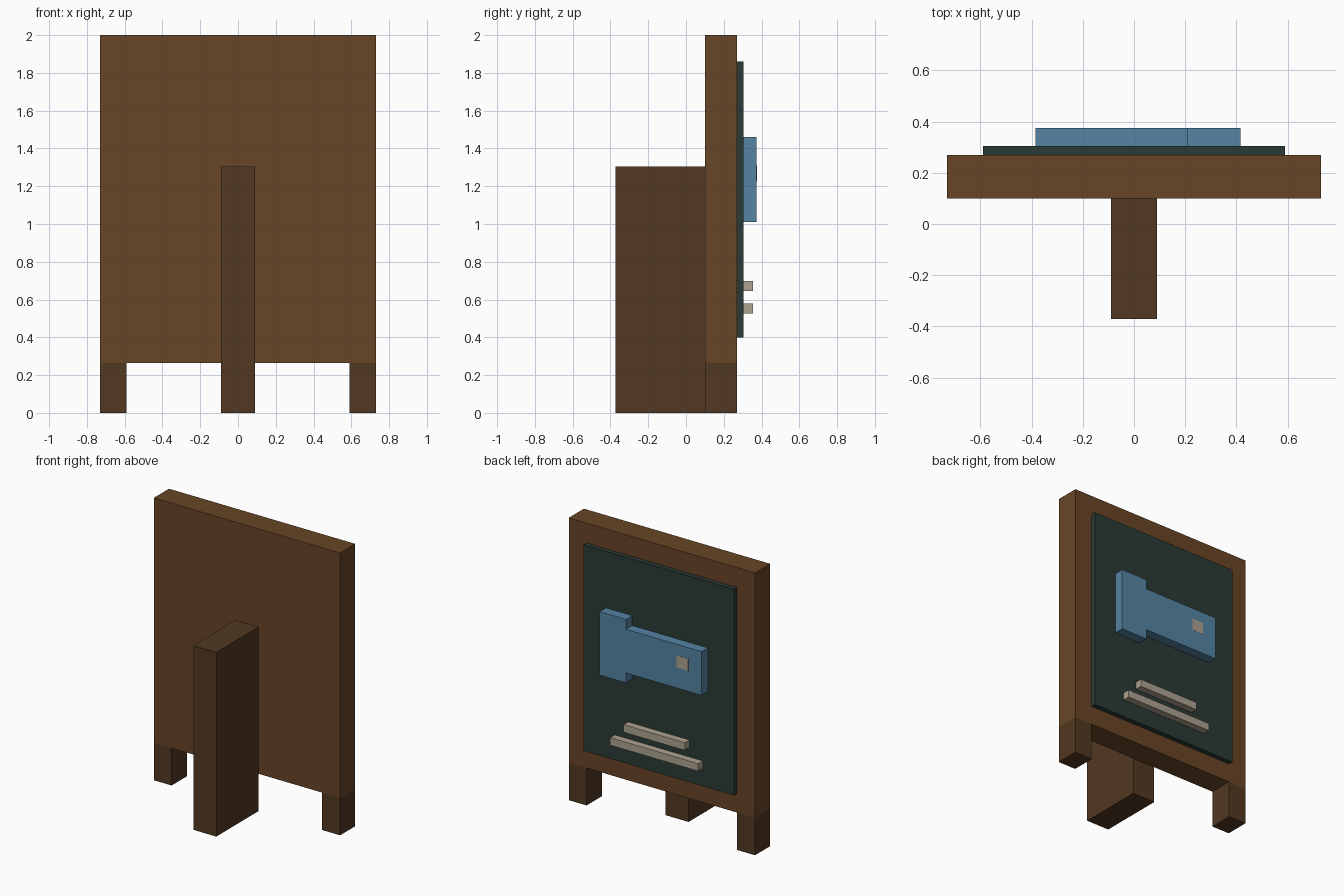
import bpy
import bmesh

if "Cube" in bpy.data.objects:
    bpy.data.objects.remove(bpy.data.objects["Cube"])


def material(name, rgb):
    m = bpy.data.materials.new(name)
    m.diffuse_color = (*rgb, 1.0)
    m.use_nodes = True
    m.node_tree.nodes["Principled BSDF"].inputs["Base Color"].default_value = m.diffuse_color
    return m


wood = material("wood", (0.14, 0.06, 0.02))
dark_wood = material("dark_wood", (0.085, 0.04, 0.016))
slate = material("slate", (0.024, 0.042, 0.034))
blue = material("blue", (0.09, 0.23, 0.37))
chalk = material("chalk", (0.42, 0.36, 0.28))


def extrude_profile(name, points, y0, y1, mat):
    """Solid made by sweeping an (x, z) outline from y0 to y1."""
    bm = bmesh.new()
    face = bm.faces.new([bm.verts.new((x, y0, z)) for x, z in points])
    swept = bmesh.ops.extrude_face_region(bm, geom=[face])["geom"]
    verts = [v for v in swept if isinstance(v, bmesh.types.BMVert)]
    bmesh.ops.translate(bm, verts=verts, vec=(0, y1 - y0, 0))
    bmesh.ops.recalc_face_normals(bm, faces=bm.faces)
    mesh = bpy.data.meshes.new(name)
    bm.to_mesh(mesh)
    bm.free()
    mesh.materials.append(mat)
    obj = bpy.data.objects.new(name, mesh)
    bpy.context.collection.objects.link(obj)
    return obj


def box(name, x, y, z, mat):
    outline = [(x[0], z[0]), (x[1], z[0]), (x[1], z[1]), (x[0], z[1])]
    return extrude_profile(name, outline, y[0], y[1], mat)


# Main board, its two feet and the deep support behind it
box("board", (-0.73, 0.73), (0.10, 0.27), (0.265, 2.0), wood)
for side, x in (("left", (-0.73, -0.59)), ("right", (0.59, 0.73))):
    box(f"{side}_foot", x, (0.10, 0.27), (0, 0.265), dark_wood)
box("rear_support", (-0.09, 0.09), (-0.372, 0.10), (0, 1.305), dark_wood)

# Dark display panel
box("panel", (-0.59, 0.59), (0.27, 0.305), (0.40, 1.86), slate)

# Fish-like emblem: narrow body with a taller tail block, and a flat square eye
extrude_profile("fish_emblem", [
    (-0.385, 1.08), (0.208, 1.08), (0.208, 1.01), (0.415, 1.01),
    (0.415, 1.46), (0.208, 1.46), (0.208, 1.39), (-0.385, 1.39),
], 0.305, 0.374, blue)
box("fish_eye", (-0.28, -0.19), (0.34, 0.375), (1.225, 1.31), chalk)

# Two strips below the emblem
for name, half, z in (("upper_strip", 0.24, 0.645), ("lower_strip", 0.345, 0.525)):
    box(name, (-half, half), (0.305, 0.356), (z, z + 0.054), chalk)
